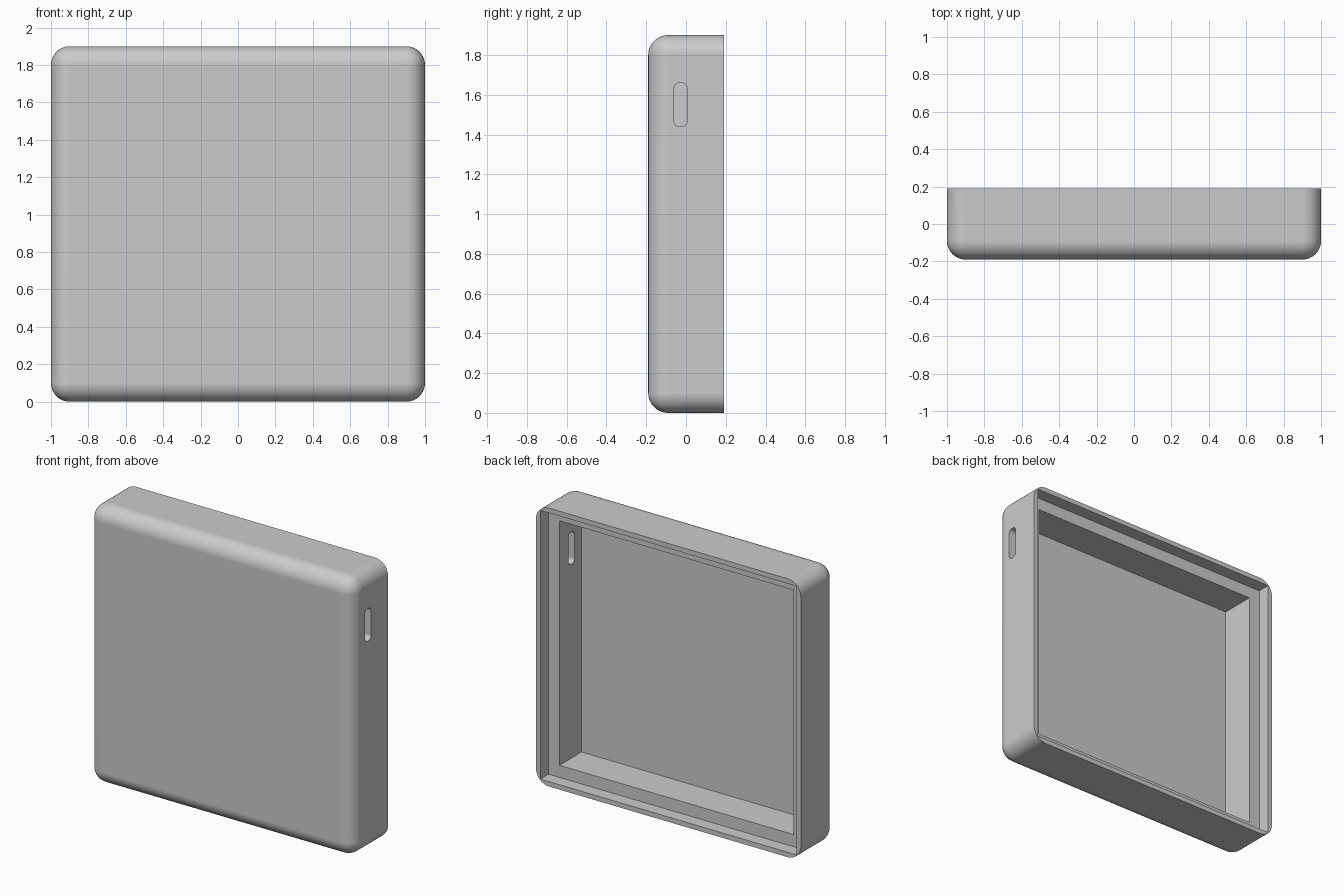
import bpy, bmesh, math
from mathutils import Matrix, Vector

if "Cube" in bpy.data.objects:
    bpy.data.objects.remove(bpy.data.objects["Cube"], do_unlink=True)

WIDTH, DEPTH, HEIGHT = 2.0, 0.38, 1.9
BACK = DEPTH / 2
MID_Z = HEIGHT / 2

grey = bpy.data.materials.new("plain_grey")
grey.use_nodes = True
colour = (0.6, 0.6, 0.6, 1)
grey.diffuse_color = colour
grey.node_tree.nodes["Principled BSDF"].inputs["Base Color"].default_value = colour


def rounded_box(name, size, centre, radius=0, segments=8, keep=None):
    """Box with rounded edges; keep(edge) chooses which edges are rounded."""
    bm = bmesh.new()
    bmesh.ops.create_cube(bm, size=1, matrix=Matrix.Diagonal((*size, 1)))
    if radius:
        edges = [e for e in bm.edges if keep(e)]
        bmesh.ops.bevel(bm, geom=edges, offset=radius, segments=segments,
                        profile=0.5, affect='EDGES', clamp_overlap=True)
    bmesh.ops.translate(bm, verts=bm.verts, vec=Vector(centre))
    mesh = bpy.data.meshes.new(name)
    bm.to_mesh(mesh)
    bm.free()
    mesh.materials.append(grey)
    obj = bpy.data.objects.new(name, mesh)
    bpy.context.collection.objects.link(obj)
    return obj


def back_pocket(name, wall, depth):
    """Cutter for a square-cornered pocket sunk in from the open back."""
    extra = 0.1
    return rounded_box(name, (WIDTH - 2 * wall, depth + extra, HEIGHT - 2 * wall),
                       (0, BACK - (depth - extra) / 2, MID_Z))


# Outer shell: every edge is rounded except the four around the open back
shell = rounded_box("case_shell", (WIDTH, DEPTH, HEIGHT), (0, 0, MID_Z), 0.1, 10,
                    lambda e: any(v.co.y < 0 for v in e.verts))

# Cutters: shallow lid recess, deep cavity, and slot through the left wall
cutters = [
    back_pocket("lid_recess_cutter", 0.033, 0.088),
    back_pocket("cavity_cutter", 0.116, 0.325),
    rounded_box("side_slot_cutter", (0.4, 0.066, 0.22), (WIDTH / 2, -0.027, 1.55),
                0.028, 6, lambda e: abs(e.verts[0].co.x - e.verts[1].co.x) > 0.1),
]

bpy.ops.object.select_all(action='DESELECT')
bpy.context.view_layer.objects.active = shell
shell.select_set(True)
for cutter in cutters:
    cutter.hide_render = True
    cut = shell.modifiers.new(cutter.name, 'BOOLEAN')
    cut.operation = 'DIFFERENCE'
    cut.solver = 'EXACT'
    cut.object = cutter
    bpy.ops.object.modifier_apply(modifier=cut.name)
    bpy.data.objects.remove(cutter, do_unlink=True)

# Smooth rounded edges, crisp pocket edges, flat panels
bpy.ops.object.shade_smooth_by_angle(angle=math.radians(30))
weighted = shell.modifiers.new("flat_panels", 'WEIGHTED_NORMAL')
weighted.keep_sharp = True
